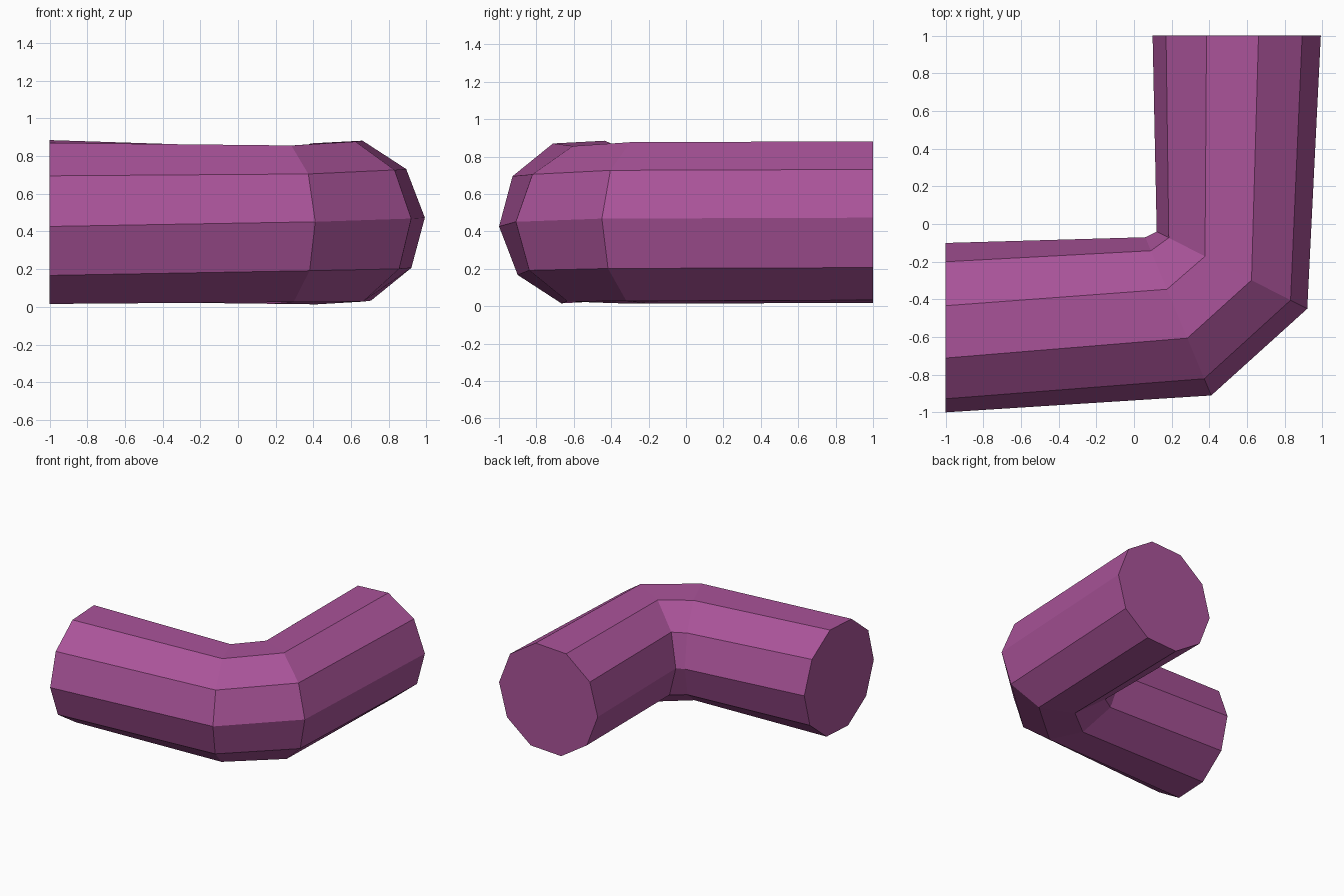
import bpy, bmesh
from math import cos, sin, radians
from mathutils import Vector

if "Cube" in bpy.data.objects:
    bpy.data.objects.remove(bpy.data.objects["Cube"], do_unlink=True)

SIDES = 10

# One plum colour for the whole pipe
plum = bpy.data.materials.new("plum")
colour = (0.40, 0.087, 0.32, 1)
plum.use_nodes = True
plum.diffuse_color = colour
plum.node_tree.nodes["Principled BSDF"].inputs["Base Color"].default_value = colour

# Cross-sections along the bend: centre, vector to the outer side, height radius, twist
sections = [
    ((-1.0, -0.55, 0.45), (0, -0.45, 0), 0.45, -3),
    ((0.235, -0.49, 0.436), (0.175, -0.42, 0), 0.437, 2),
    ((0.52, -0.245, 0.445), (0.40, -0.205, 0), 0.447, 3),
    ((0.545, 1.0, 0.45), (0.447, 0, 0), 0.447, 3),
]


def add_ring(bm, centre, outward, height, twist):
    angles = [radians(twist + 360 * i / SIDES) for i in range(SIDES)]
    return [bm.verts.new(Vector(centre) + Vector(outward) * cos(a)
                         + Vector((0, 0, height * sin(a)))) for a in angles]


# Loft the rings into a closed elbow with flat end caps
bm = bmesh.new()
rings = [add_ring(bm, *section) for section in sections]
for a, b in zip(rings, rings[1:]):
    for i in range(SIDES):
        j = (i + 1) % SIDES
        bm.faces.new((a[i], a[j], b[j], b[i]))
bm.faces.new(rings[0])
bm.faces.new(rings[-1])
bmesh.ops.recalc_face_normals(bm, faces=bm.faces)

mesh = bpy.data.meshes.new("elbow_pipe")
bm.to_mesh(mesh)
bm.free()
mesh.materials.append(plum)
pipe = bpy.data.objects.new("elbow_pipe", mesh)
bpy.context.collection.objects.link(pipe)
